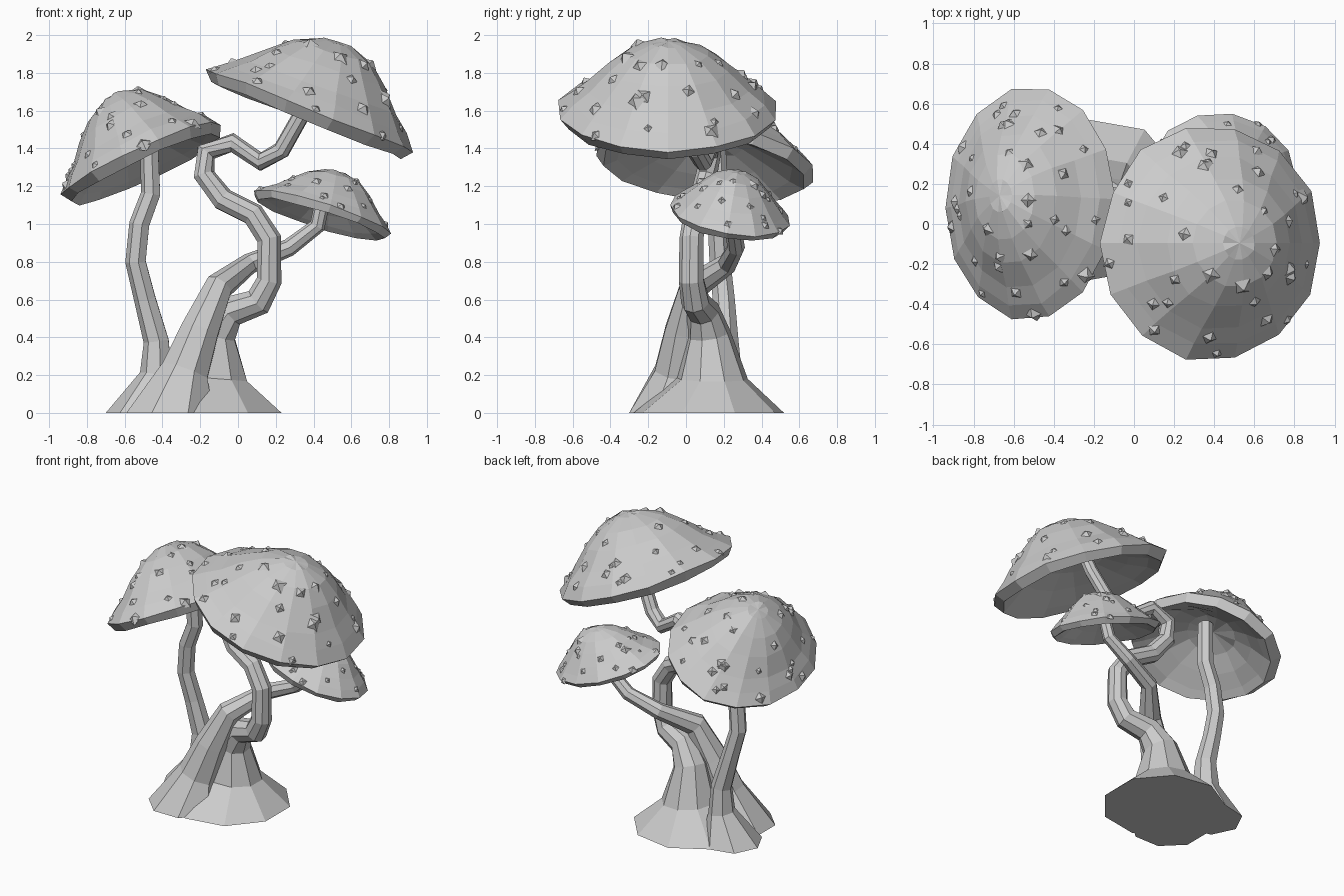
import bpy, bmesh, math, random
from mathutils import Vector, Matrix

if "Cube" in bpy.data.objects:
    bpy.data.objects.remove(bpy.data.objects["Cube"])
random.seed(7)

GREY = (0.6, 0.6, 0.6, 1)
mat = bpy.data.materials.new("stone_grey")
mat.use_nodes = True
mat.diffuse_color = GREY
mat.node_tree.nodes["Principled BSDF"].inputs["Base Color"].default_value = GREY


def finish(bm, name):
    bmesh.ops.recalc_face_normals(bm, faces=bm.faces)
    mesh = bpy.data.meshes.new(name)
    bm.to_mesh(mesh)
    bm.free()
    mesh.materials.append(mat)
    obj = bpy.data.objects.new(name, mesh)
    bpy.context.collection.objects.link(obj)


def bridge(bm, a, b):
    n = len(a)
    return [bm.faces.new((a[i], a[(i + 1) % n], b[(i + 1) % n], b[i])) for i in range(n)]


# Stem: faceted tube through points of (x, y, z, radius)
def stem(name, path, sides):
    bm = bmesh.new()
    pts = [Vector(p[:3]) for p in path]
    side = Vector((1, 0, 0))
    rings = []
    for i, p in enumerate(pts):
        if i == 0:
            t = Vector((0, 0, 1))
        elif i == len(pts) - 1:
            t = (p - pts[i - 1]).normalized()
        else:
            t = ((p - pts[i - 1]).normalized() + (pts[i + 1] - p).normalized()).normalized()
        side = (side - t * side.dot(t)).normalized()
        other = t.cross(side)
        ring = []
        for k in range(sides):
            a = math.tau * (k + 0.5) / sides
            ring.append(bm.verts.new(p + path[i][3] * (side * math.cos(a) + other * math.sin(a))))
        rings.append(ring)
    for a, b in zip(rings, rings[1:]):
        bridge(bm, a, b)
    bm.faces.new(rings[0])
    bm.faces.new(rings[-1])
    finish(bm, name)


# Cap outline: (fraction of radius, fraction of height), crown to rim, then underside
CROWN = [(0.14, 0.98), (0.37, 0.84), (0.55, 0.62), (0.74, 0.35), (0.88, 0.18), (1, 0.01)]
UNDER = [(0.92, -0.14), (0.8, -0.05), (0.58, 0.13), (0.33, 0.29)]


def cap(name, centre, normal, rx, ry, height, sides, warts, size):
    z = Vector(normal).normalized()
    y = z.cross(Vector((1, 0, 0))).normalized()
    x = y.cross(z)
    world = Matrix((x, y, z)).transposed().to_4x4()
    world.translation = Vector(centre)
    bm = bmesh.new()
    rings = []
    for r, h in CROWN + UNDER:
        ring = []
        for k in range(sides):
            a = math.tau * k / sides
            w = r * random.uniform(0.985, 1.015)
            dz = random.uniform(-0.02, 0.02)
            # the crown sags a little on its raised side and swells on the lower one
            dz += 0.05 * math.cos(a) * math.sin(math.pi * r) * (h > 0.1)
            ring.append(bm.verts.new((rx * w * math.cos(a), ry * w * math.sin(a), height * (h + dz))))
        rings.append(ring)
    bands = [bridge(bm, a, b) for a, b in zip(rings, rings[1:])]
    for ring, h in ((rings[0], 1.0), (rings[-1], 0.36)):
        tip = bm.verts.new((0, 0, height * h))
        for i in range(sides):
            bm.faces.new((ring[i], ring[(i + 1) % sides], tip))
    bmesh.ops.recalc_face_normals(bm, faces=bm.faces)
    bm.transform(world)
    bm.normal_update()

    # Pyramid warts spread evenly over the crown in a spiral
    wart = bmesh.new()
    for i in range(warts):
        r = 0.2 + 0.77 * math.sqrt((i + 0.5) / warts)
        b = max(k for k in range(len(CROWN) - 1) if CROWN[k][0] <= r)
        v = (r - CROWN[b][0]) / (CROWN[b + 1][0] - CROWN[b][0])
        turns = (i * 0.618 + random.uniform(-0.02, 0.02)) % 1 * sides
        f = bands[b][int(turns) % sides]
        u = turns % 1
        c = [q.co for q in f.verts]
        p = c[0].lerp(c[1], u).lerp(c[3].lerp(c[2], u), v)
        turn = f.normal.to_track_quat("Z", "Y").to_matrix().to_4x4()
        s = size * random.uniform(0.6, 1.15)
        place = (Matrix.Translation(p + f.normal * s * 0.12) @ turn
                 @ Matrix.Rotation(random.uniform(0, math.pi), 4, "Z"))
        bmesh.ops.create_cone(wart, cap_ends=True, segments=4, radius1=s, radius2=s * 0.1,
                              depth=s * 0.6, matrix=place)
    finish(bm, name)
    finish(wart, name + "_warts")


# Winding main trunk carrying the tall cap
stem("main_trunk", [
    (-0.15, 0.12, 0, 0.405), (-0.13, 0.14, 0.18, 0.19), (-0.12, 0.12, 0.42, 0.115),
    (-0.04, 0.09, 0.54, 0.088), (0.11, 0.05, 0.59, 0.077), (0.165, 0.03, 0.7, 0.068),
    (0.165, 0.03, 0.92, 0.065), (0.08, 0.05, 1.05, 0.063), (-0.08, 0.08, 1.13, 0.062),
    (-0.18, 0.11, 1.26, 0.058), (-0.17, 0.13, 1.38, 0.056), (-0.03, 0.13, 1.43, 0.052),
    (0.12, 0.09, 1.33, 0.05), (0.23, 0.05, 1.39, 0.048), (0.36, 0.0, 1.62, 0.045),
    (0.42, -0.03, 1.78, 0.04)], 9)

# Leaning stem carrying the small cap
stem("leaning_stem", [
    (-0.36, -0.07, 0, 0.25), (-0.28, -0.04, 0.22, 0.135), (-0.2, -0.01, 0.44, 0.107),
    (-0.1, 0.04, 0.67, 0.078), (0.06, 0.22, 0.79, 0.055), (0.27, 0.265, 0.875, 0.047),
    (0.42, 0.25, 0.99, 0.043), (0.45, 0.24, 1.13, 0.04)], 8)

# Slender stem carrying the side cap
stem("slender_stem", [
    (-0.5, 0.19, 0, 0.2), (-0.43, 0.21, 0.2, 0.09), (-0.43, 0.21, 0.38, 0.07),
    (-0.49, 0.2, 0.6, 0.06), (-0.54, 0.18, 0.8, 0.057), (-0.52, 0.17, 1.0, 0.056),
    (-0.46, 0.17, 1.16, 0.054), (-0.47, 0.16, 1.46, 0.05)], 7)

cap("tall_cap", (0.38, -0.095, 1.6), (0.4, 0, 1), 0.592, 0.59, 0.395, 14, 34, 0.052)
cap("side_cap", (-0.515, 0.1, 1.335), (-0.45, 0.12, 1), 0.465, 0.59, 0.38, 14, 34, 0.047)
cap("small_cap", (0.445, 0.235, 1.055), (0.31, 0.17, 1), 0.385, 0.325, 0.24, 13, 28, 0.037)
